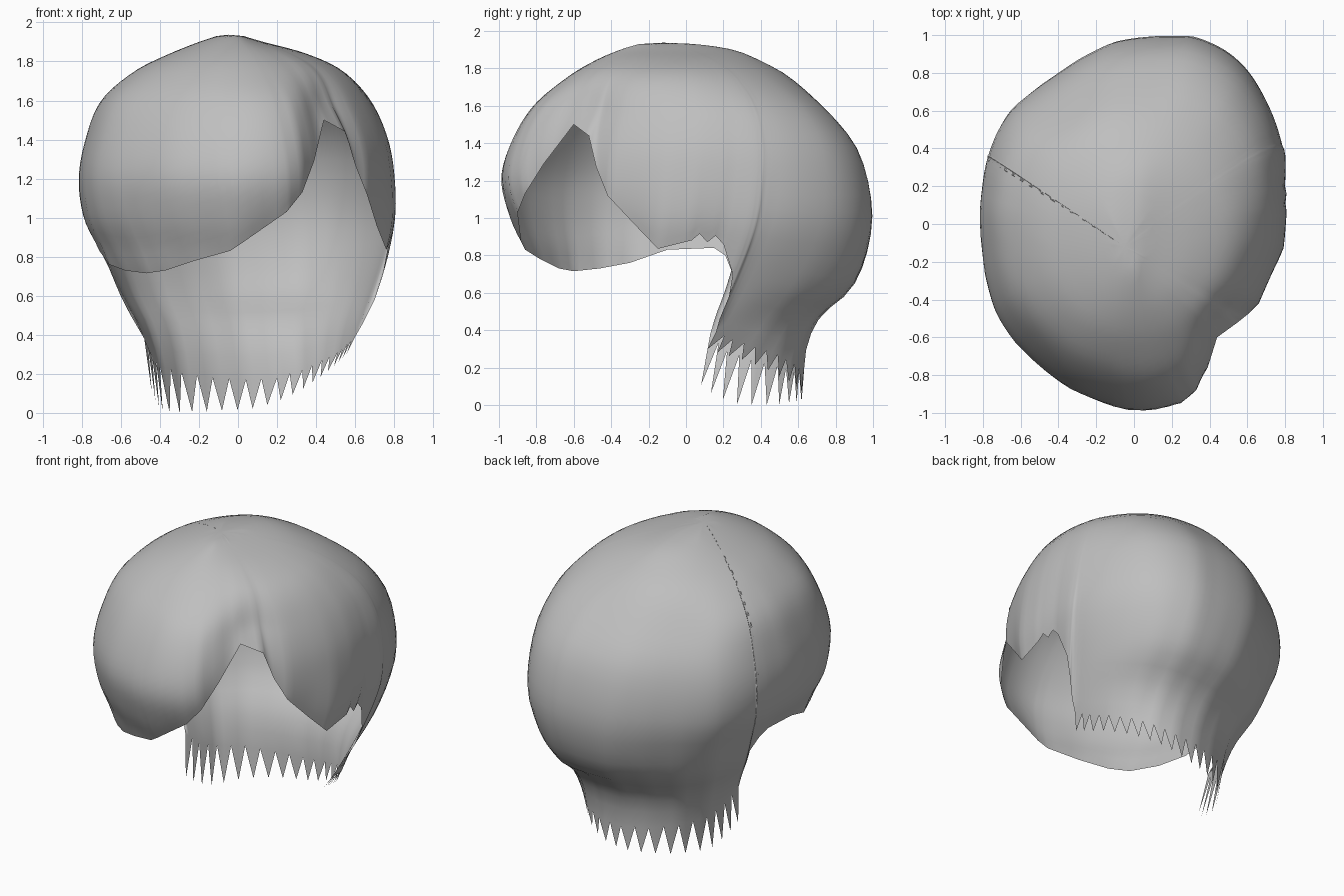
import bpy, bmesh, math
from mathutils import Vector
from mathutils.bvhtree import BVHTree

if "Cube" in bpy.data.objects:
    bpy.data.objects.remove(bpy.data.objects["Cube"])


def spline(pts, steps, closed=False):
    """Catmull-Rom curve through tuples of any size."""
    p = [Vector(q) for q in pts]
    n, out = len(p), []
    for i in range(n if closed else n - 1):
        if closed:
            a, b, c, d = (p[(i + k) % n] for k in (-1, 0, 1, 2))
        else:
            a, b, c, d = p[max(i - 1, 0)], p[i], p[i + 1], p[min(i + 2, n - 1)]
        for s in range(steps):
            t = s / steps
            out.append(0.5 * (2 * b + (c - a) * t + (2 * a - 5 * b + 4 * c - d) * t * t
                              + (3 * b - a - 3 * c + d) * t ** 3))
    if not closed:
        out.append(p[-1])
    return out


# Plan outline of the hair, with the notch beside the fringe
OUTLINE = [(.81, .2), (.78, .45), (.70, .67), (.57, .86), (.40, .97), (.22, 1.0), (-.15, .95),
           (-.48, .74), (-.65, .60), (-.75, .42), (-.80, .2), (-.81, 0), (-.76, -.35),
           (-.65, -.58), (-.42, -.81), (-.2, -.93), (.07, -1.0), (.29, -.95), (.38, -.87),
           (.44, -.73), (.48, -.62), (.55, -.54), (.62, -.48), (.69, -.38), (.76, -.2), (.80, 0)]
# Extents by height: left, right, front, back
LEVELS = [(1.93, .11, .03, .25), (1.90, .2, .13, .35), (1.84, .35, .35, .49), (1.75, .53, .54, .64),
          (1.6, .70, .68, .82), (1.4, .78, .77, .945), (1.2, .815, .805, 1.0), (1.0, .79, .81, .95),
          (.85, .72, .78, .875), (.72, .66, .74, .80), (.6, .60, .70, .62), (.48, .53, .66, .42),
          (.35, .47, .61, .28), (.2, .42, .56, .2), (-.1, .36, .48, .2)]
BACK = [.05, .25, .40, .56, .73, .90, .975, 1.0, .98, .94, .87, .73, .66, .635, .63]
CROWN = Vector((-.05, -.12, 1.937))
CENTRE = Vector((.05, -.2, 1.05))

# Smooth guide form used only for measuring the surface
outline = spline(OUTLINE, 5, True)
height = spline([(l[0], l[1], l[2]) for l in LEVELS], 5)
depth = spline([(l[3], b) for l, b in zip(LEVELS, BACK)], 5)
verts, polys, n = [CROWN], [], len(outline)
for (z, left, right), (front, back) in zip(height, depth):
    w = min(max((z - 1.55) / .3, 0), 1)
    w = w * w * (3 - 2 * w)
    for p in outline:
        u = Vector((p.x / .81, p.y))
        u = u.lerp(u.normalized(), w)
        verts.append(Vector((u.x * (right if u.x > 0 else left),
                             u.y * (back if u.y > 0 else front), z)))
polys += [(0, 1 + j, 1 + (j + 1) % n) for j in range(n)]
for i in range(len(height) - 1):
    for j in range(n):
        a, b = 1 + i * n + j, 1 + i * n + (j + 1) % n
        polys.append((a, a + n, b + n, b))
guide = BVHTree.FromPolygons(verts, polys)

# Hem: fringe and left ear, neck, right ear and temple
FRINGE = [(.44, -.60, 1.5), (.39, -.76, 1.29), (.33, -.86, 1.13), (.25, -.90, 1.03), (.02, -.88, .87),
          (-.04, -.86, .83), (-.22, -.78, .78), (-.37, -.68, .73), (-.47, -.60, .715),
          (-.58, -.46, .73), (-.66, -.3, .76), (-.71, -.1, .83), (-.71, .15, .84),
          (-.69, .21, .80), (-.64, .25, .70), (-.55, .20, .50)]
NECK = [(-.48, .13, .38), (-.44, .22, .29), (-.40, .35, .24), (-.29, .49, .21), (-.13, .58, .18),
        (.04, .63, .17), (.2, .63, .18), (.33, .58, .22), (.43, .49, .27), (.51, .37, .31),
        (.56, .25, .35), (.60, .16, .39)]
EAR = [(.64, .18, .46), (.70, .23, .58), (.74, .25, .70), (.77, .2, .86)]
TEMPLE = [(.78, .03, .88), (.76, -.15, .835), (.71, -.27, .96), (.66, -.42, 1.12),
          (.60, -.48, 1.27), (.55, -.52, 1.44)]
loop = FRINGE + NECK + EAR + TEMPLE
SUB = 4
hem = []
for i, p in enumerate(loop):
    a, b = Vector(p), Vector(loop[(i + 1) % len(loop)])
    for s in range(SUB):
        q = a.lerp(b, s / SUB)
        if p == EAR[-1] and s % 2:      # small jagged bit over the ear
            q.z += .04
        hem.append(q)
neck_start = len(FRINGE) * SUB
neck_end = neck_start + (len(NECK) - 1) * SUB

# Hair shell: strands run from the crown over the guide form to the hem
bm = bmesh.new()
ROWS = 30
top = bm.verts.new(CROWN)
up = (CROWN - CENTRE).normalized()


def reach(d, default):
    hit = guide.ray_cast(CENTRE, d)
    return hit[3] if hit[0] else default


strands = []
for q in hem:
    length = (q - CENTRE).length
    d1 = (q - CENTRE).normalized()
    fix = length / reach(d1, length) - 1
    strand = []
    for r in range(1, ROWS + 1):
        t = r / ROWS
        d = up.slerp(d1, t)
        strand.append(bm.verts.new(CENTRE + d * reach(d, length) * (1 + fix * t ** 4)))
    strands.append(strand)
for i, a in enumerate(strands):
    b = strands[(i + 1) % len(strands)]
    bm.faces.new((top, b[0], a[0]))
    for r in range(ROWS - 1):
        bm.faces.new((a[r], b[r], b[r + 1], a[r + 1]))

# Pointed tufts along the neck
for i in range(neck_start + 1, neck_end, 2):
    q = hem[i]
    z = max(.75 * max(q.x, 0) ** 2 + .04 * max(q.x + .35, 0), q.z - .25)
    tip = bm.verts.new((q.x * .94, q.y - .16 * max(.6 - q.y, 0), z))
    for j in (i - 1, i):
        bm.faces.new((strands[j][-1], strands[j + 1][-1], tip))

bmesh.ops.recalc_face_normals(bm, faces=bm.faces)
top.normal_update()
if top.normal.z < 0:
    bmesh.ops.reverse_faces(bm, faces=bm.faces)
for f in bm.faces:
    f.smooth = True
mesh = bpy.data.meshes.new("hair")
bm.to_mesh(mesh)
bm.free()

grey = bpy.data.materials.new("light grey")
grey.diffuse_color = (.52, .52, .52, 1)
grey.use_nodes = True
grey.node_tree.nodes["Principled BSDF"].inputs["Base Color"].default_value = grey.diffuse_color
mesh.materials.append(grey)
hair = bpy.data.objects.new("hair", mesh)
bpy.context.collection.objects.link(hair)
